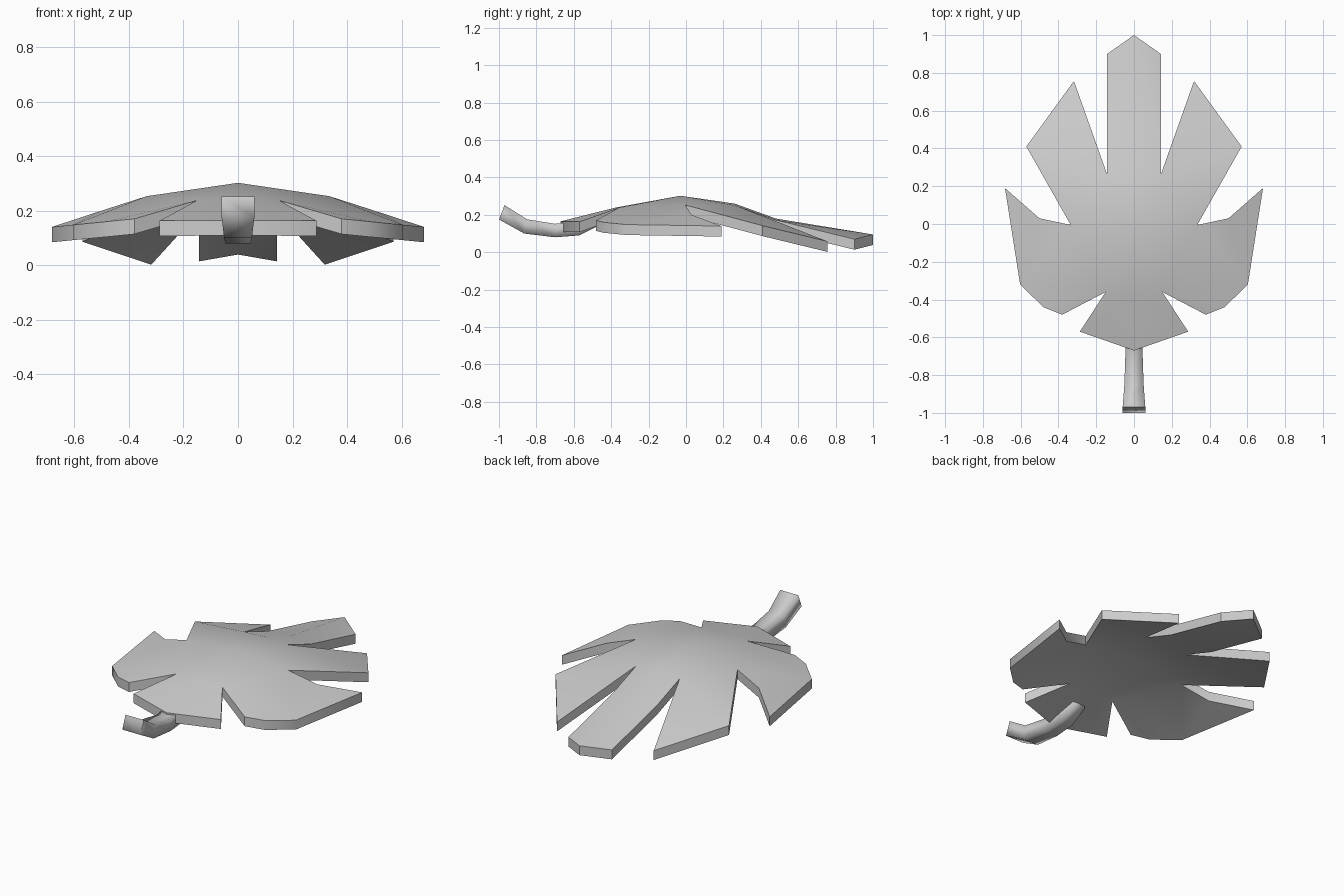
import bpy, bmesh

if "Cube" in bpy.data.objects:
    bpy.data.objects.remove(bpy.data.objects["Cube"])

THICK = 0.056


def finish(bm, name, angle):
    bmesh.ops.recalc_face_normals(bm, faces=bm.faces)
    me = bpy.data.meshes.new(name)
    bm.to_mesh(me)
    bm.free()
    ob = bpy.data.objects.new(name, me)
    bpy.context.collection.objects.link(ob)
    bpy.ops.object.select_all(action='DESELECT')
    ob.select_set(True)
    bpy.context.view_layer.objects.active = ob
    bpy.ops.object.shade_smooth_by_angle(angle=angle)
    return ob


# Leaf blade: upper surface, midrib points first, then right-hand outline
spine = [(0, 1, .095), (0, .48, .18), (0, .26, .26),
         (0, -.03, .302), (0, -.37, .24), (0, -.67, .165)]
rim = [(.143, .9, .07), (.143, .48, .172), (.143, .265, .25),   # 6-8 tip lobe
       (.318, .757, .058), (.57, .41, .142), (.335, -.005, .253),  # 9-11 upper lobe
       (.5, .03, .2), (.683, .19, .14), (.603, -.32, .148),     # 12-14 side lobe
       (.48, -.44, .16), (.38, -.48, .17), (.15, -.36, .238),   # 15-17
       (.287, -.57, .163)]                                     # 18 base lobe
faces = [(0, 6, 7, 1), (1, 7, 8, 2), (2, 8, 3), (3, 8, 11),
         (8, 9, 10), (8, 10, 11), (3, 11, 17), (11, 12, 14), (12, 13, 14),
         (11, 14, 17), (14, 15, 17), (15, 16, 17), (3, 17, 4),
         (4, 17, 18), (4, 18, 5)]
bm = bmesh.new()
mid = [bm.verts.new(p) for p in spine]
for s in (1, -1):
    vs = mid + [bm.verts.new((s * x, y, z)) for x, y, z in rim]
    for f in faces:
        bm.faces.new([vs[i] for i in f][::s])
# Thickness: a copy of the surface dropped straight down
bmesh.ops.recalc_face_normals(bm, faces=bm.faces)
top = bm.faces[:]
ext = bmesh.ops.extrude_face_region(bm, geom=top, use_keep_orig=True)
for g in ext["geom"]:
    if isinstance(g, bmesh.types.BMVert):
        g.co.z -= THICK
finish(bm, "leaf_blade", 0.7)

# Stem: curved four-sided tube; top y, top z, bottom y, bottom z, half width
rings = [(-.97, .252, -1.0, .175, .06), (-.85, .176, -.865, .1, .051),
         (-.7, .152, -.7, .08, .046), (-.57, .165, -.57, .09, .046),
         (-.47, .2, -.46, .145, .04)]
bm = bmesh.new()
loops = [[bm.verts.new(p) for p in ((-w, ty, tz), (w, ty, tz), (w, by, bz), (-w, by, bz))]
         for ty, tz, by, bz, w in rings]
for a, b in zip(loops, loops[1:]):
    for i in range(4):
        j = (i + 1) % 4
        bm.faces.new((a[i], a[j], b[j], b[i]))
bm.faces.new(loops[0])
bm.faces.new(loops[-1][::-1])
finish(bm, "leaf_stem", 1.6)
